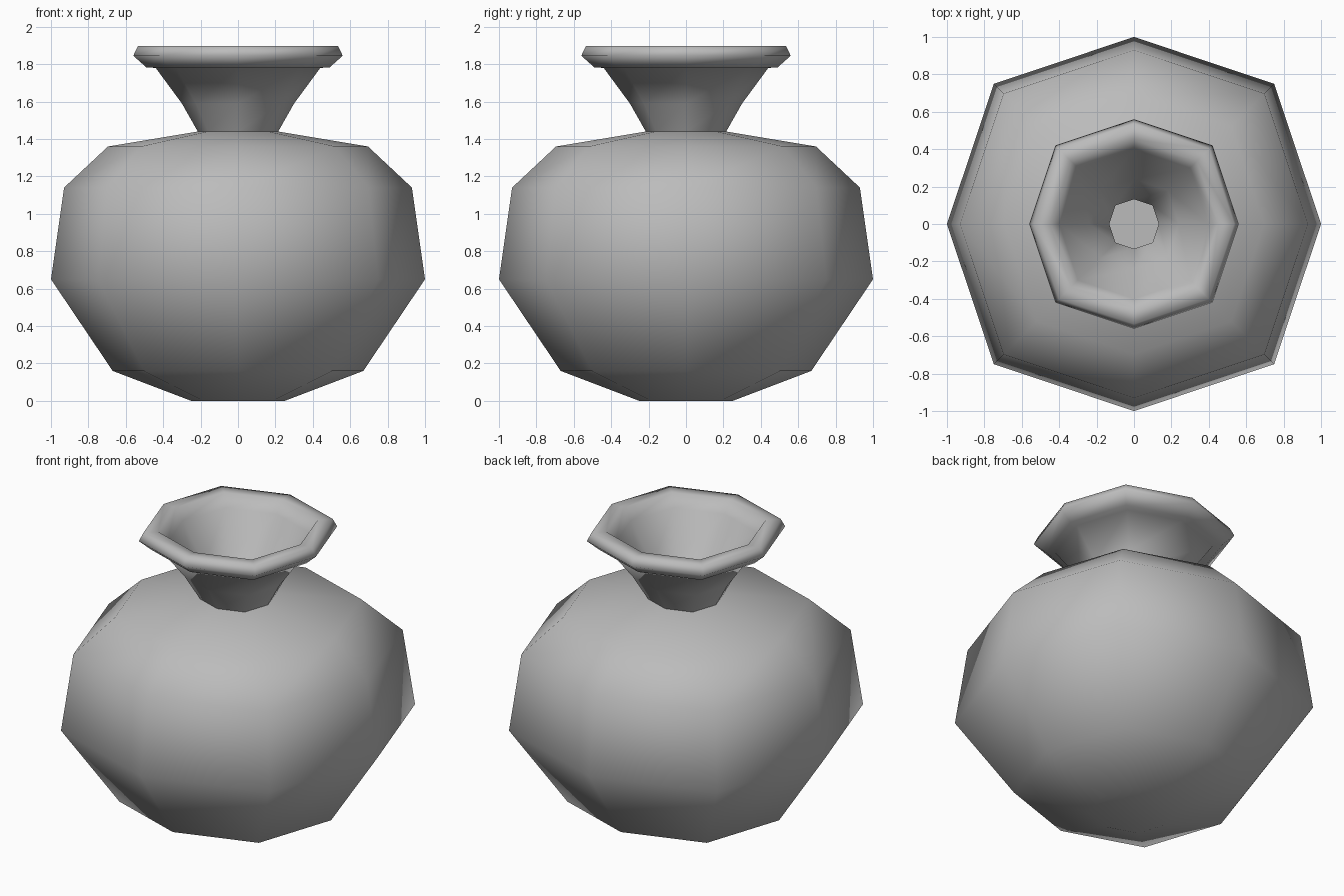
import bpy, bmesh, math

if "Cube" in bpy.data.objects:
    bpy.data.objects.remove(bpy.data.objects["Cube"])

SIDES = 8
DIAGONAL = 1.06  # diagonal corners sit slightly further out than axis corners

# (radius, height): base, belly, shoulder, neck, rolled lip, then down the inside
PROFILE = [
    (0.25, 0.0), (0.67, 0.16), (1.0, 0.65), (0.93, 1.14), (0.695, 1.36),
    (0.215, 1.44), (0.30, 1.59), (0.44, 1.78), (0.49, 1.783), (0.56, 1.845),
    (0.535, 1.896), (0.45, 1.896), (0.40, 1.82), (0.24, 1.59), (0.132, 1.44),
    (0.132, 1.40),
]

clay = bpy.data.materials.new("grey clay")
clay.diffuse_color = (0.5, 0.5, 0.5, 1.0)
clay.use_nodes = True
clay.node_tree.nodes["Principled BSDF"].inputs["Base Color"].default_value = clay.diffuse_color


def ring(bm, radius, height):
    verts = []
    for i in range(SIDES):
        a = 2 * math.pi * i / SIDES
        r = radius * (DIAGONAL if i % 2 else 1.0)
        verts.append(bm.verts.new((r * math.cos(a), r * math.sin(a), height)))
    return verts


# Pot: eight-sided lathe of the profile, closed at the base and inside the throat
bm = bmesh.new()
rings = [ring(bm, r, z) for r, z in PROFILE]
for low, high in zip(rings, rings[1:]):
    for i in range(SIDES):
        j = (i + 1) % SIDES
        bm.faces.new((low[i], low[j], high[j], high[i]))
bm.faces.new(list(reversed(rings[0])))
bm.faces.new(rings[-1])
bmesh.ops.recalc_face_normals(bm, faces=bm.faces)

mesh = bpy.data.meshes.new("pot")
bm.to_mesh(mesh)
bm.free()
mesh.materials.append(clay)
pot = bpy.data.objects.new("pot", mesh)
bpy.context.collection.objects.link(pot)

# Soft shading over the body, sharp only where the throat floor meets the wall
bpy.context.view_layer.objects.active = pot
pot.select_set(True)
bpy.ops.object.shade_smooth_by_angle(angle=math.radians(75))
